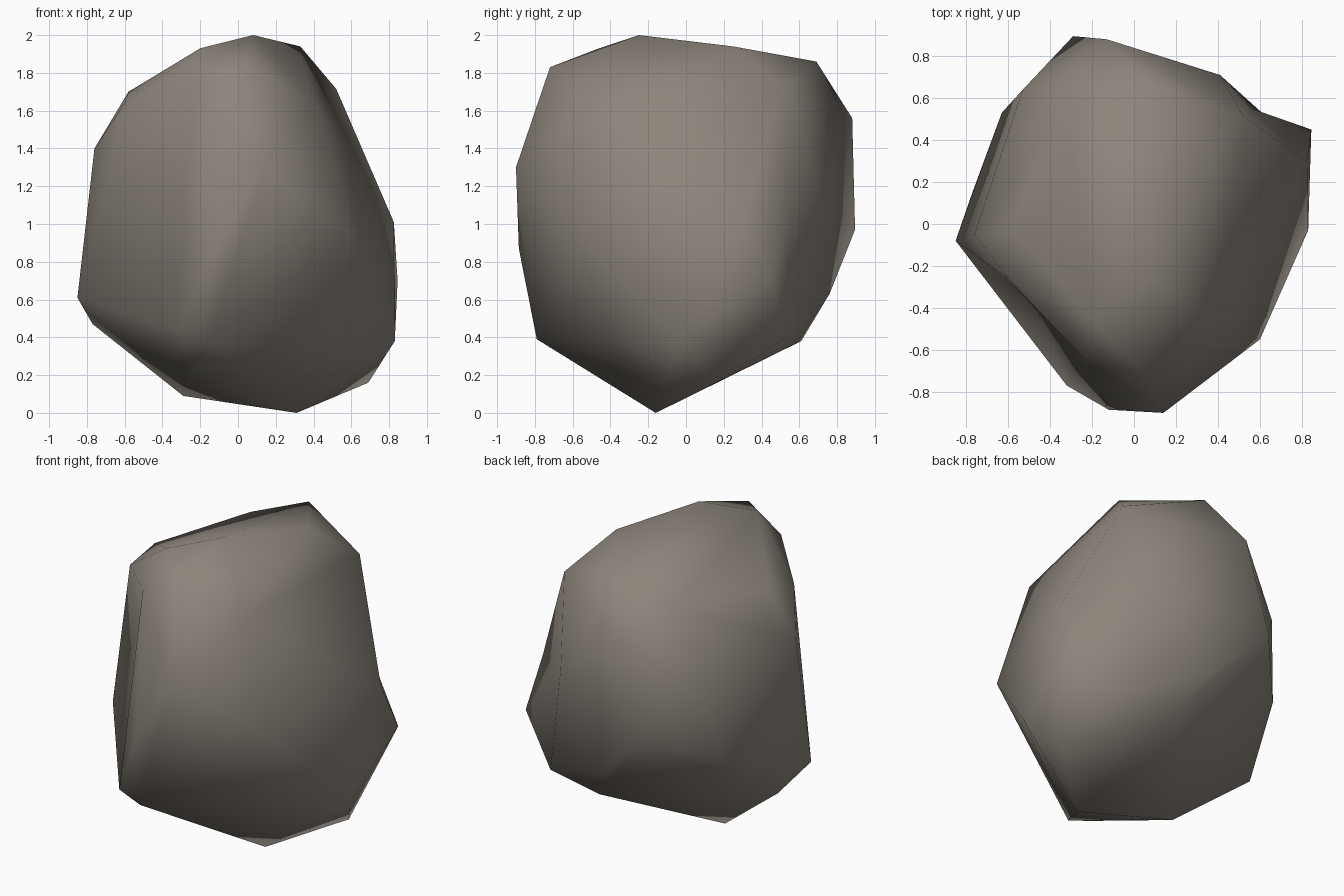
import bpy, bmesh
from mathutils import Vector

if "Cube" in bpy.data.objects:
    bpy.data.objects.remove(bpy.data.objects["Cube"])

# Corner points of the boulder, by height band
crown = [(.08, -.25, 2.0), (.33, .25, 1.94), (-.20, -.46, 1.93), (.03, .69, 1.86),
         (.05, -.72, 1.83), (-.24, -.64, 1.72), (.52, .515, 1.715), (-.58, -.03, 1.70),
         (-.60, -.26, 1.64), (-.33, .60, 1.73), (-.13, .88, 1.56), (.40, -.49, 1.65)]
middle = [(-.76, -.05, 1.40), (.14, -.90, 1.30), (-.53, .64, 1.27), (.41, .71, 1.18),
          (.825, .30, 1.01), (-.29, .895, .97), (.60, -.55, .94), (-.12, -.885, .87),
          (-.63, .53, .79), (.845, .45, .70), (.69, -.28, .79)]
base = [(-.85, -.08, .61), (.05, .76, .63), (-.77, .15, .47), (-.32, -.77, .44),
        (-.155, -.79, .39), (.83, -.03, .38), (.20, .61, .38), (.61, .53, .40),
        (.69, .16, .16), (-.29, .01, .09), (.31, -.16, 0)]
dents = [(.56, .55, 1.09), (-.47, -.38, 1.28)]
folds = [((.52, .515, 1.715), (.845, .45, .70))]

# Wrap the points in a faceted skin
bm = bmesh.new()
for p in crown + middle + base:
    bm.verts.new(p)
bmesh.ops.convex_hull(bm, input=bm.verts[:])
bmesh.ops.delete(bm, geom=[v for v in bm.verts if not v.link_faces], context='VERTS')

# Press hollows into the nearest edge
for d in dents:
    d = Vector(d)

    def gap(e):
        a, b = e.verts[0].co, e.verts[1].co
        t = (d - a).dot(b - a) / (b - a).length_squared
        return (a + (b - a) * min(max(t, .2), .8) - d).length

    edge = min(bm.edges, key=gap)
    new_edge, v = bmesh.utils.edge_split(edge, edge.verts[0], .5)
    for f in list(v.link_faces):
        far = [w for w in f.verts if w != v and not any(v in e.verts for e in w.link_edges)]
        if far:
            bmesh.utils.face_split(f, v, far[0])
    v.co = d

bmesh.ops.triangulate(bm, faces=bm.faces[:])

# Turn the ridge inward beside the back right hollow
for a, b in folds:
    ends = [min(bm.verts, key=lambda v: (v.co - Vector(p)).length) for p in (a, b)]
    ridge = bm.edges.get(ends)
    if ridge:
        bmesh.ops.rotate_edges(bm, edges=[ridge], use_ccw=False)

bmesh.ops.recalc_face_normals(bm, faces=bm.faces[:])
for f in bm.faces:
    f.smooth = True

mesh = bpy.data.meshes.new("boulder")
bm.to_mesh(mesh)
bm.free()

# Single stone colour
stone = bpy.data.materials.new("warm grey stone")
stone.diffuse_color = (.265, .235, .20, 1)
stone.use_nodes = True
stone.node_tree.nodes["Principled BSDF"].inputs["Base Color"].default_value = stone.diffuse_color
mesh.materials.append(stone)
bpy.context.collection.objects.link(bpy.data.objects.new("boulder", mesh))
